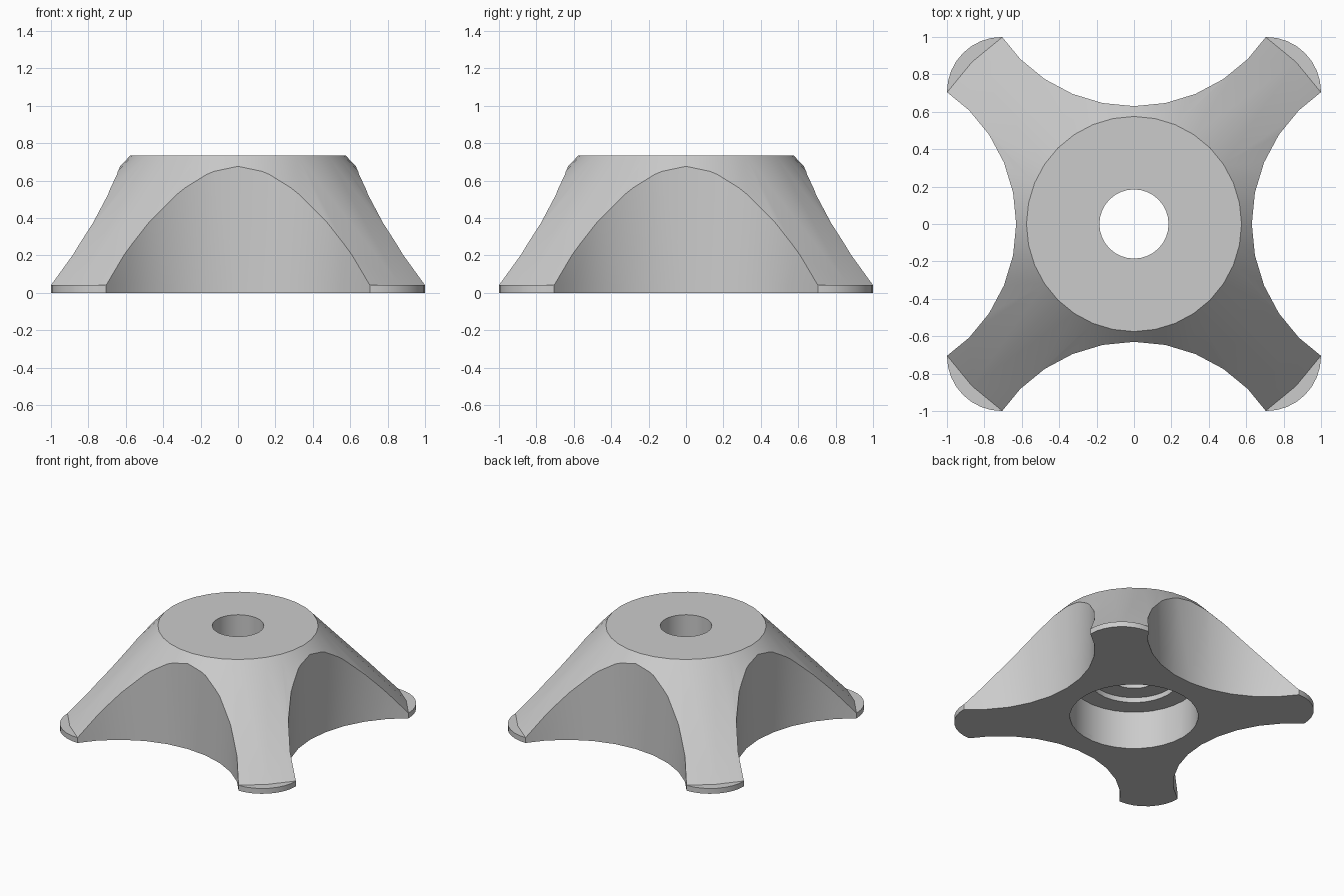
import bpy
import bmesh
from math import radians, sin, cos

cube = bpy.data.objects.get("Cube")
if cube:
    bpy.data.objects.remove(cube, do_unlink=True)

SIDES = 32
HEIGHT = 0.735
LIP = 0.042          # thickness of the foot plate
CORNER = 0.293       # corner radius of the foot plate

grey = bpy.data.materials.new("plain grey")
grey.use_nodes = True
colour = (0.6, 0.6, 0.6, 1)
grey.diffuse_color = colour
grey.node_tree.nodes["Principled BSDF"].inputs["Base Color"].default_value = colour


def ring(radius, cx=0, cy=0):
    return [(cx + radius * cos(radians(i * 360 / SIDES)),
             cy + radius * sin(radians(i * 360 / SIDES))) for i in range(SIDES)]


def stack(name, layers):
    """Closed solid through (counterclockwise outline, height) layers, bottom first."""
    bm = bmesh.new()
    loops = [[bm.verts.new((x, y, z)) for x, y in outline] for outline, z in layers]
    for low, high in zip(loops, loops[1:]):
        for i in range(len(low)):
            j = (i + 1) % len(low)
            bm.faces.new((low[i], low[j], high[j], high[i]))
    bm.faces.new(loops[0][::-1])
    bm.faces.new(loops[-1])
    bm.normal_update()
    mesh = bpy.data.meshes.new(name)
    bm.to_mesh(mesh)
    bm.free()
    obj = bpy.data.objects.new(name, mesh)
    obj.data.materials.append(grey)
    bpy.context.collection.objects.link(obj)
    return obj


# Conical body standing on the foot plate
body = stack("conical_body", [(ring(1.225), LIP), (ring(0.575), HEIGHT)])

# Foot plate: a square with rounded corners
outline = []
for quarter, (sx, sy) in enumerate([(1, 1), (-1, 1), (-1, -1), (1, -1)]):
    for step in range(9):
        a = radians(90 * quarter + 90 * step / 8)
        outline.append((sx * (1 - CORNER) + CORNER * cos(a),
                        sy * (1 - CORNER) + CORNER * sin(a)))
plate = stack("foot_plate", [(outline, 0), (outline, LIP)])

# Curved bites on the four sides leave the four feet
cutters = []
for dx, dy in [(1, 0), (0, 1), (-1, 0), (0, -1)]:
    bite = ring(0.86, 1.49 * dx, 1.49 * dy)
    cutters.append(stack("side_bite", [(bite, -0.2), (bite, 1)]))

# Stepped bore: wide recess below, narrow hole through the top
bore = [(0.46, -0.1), (0.46, 0.30), (0.32, 0.30),
        (0.32, 0.34), (0.185, 0.34), (0.185, 1)]
cutters.append(stack("stepped_bore", [(ring(r), z) for r, z in bore]))

# Cut both parts, then shade curved walls smooth with crisp edges
for part in (body, plate):
    bpy.ops.object.select_all(action="DESELECT")
    part.select_set(True)
    bpy.context.view_layer.objects.active = part
    for cutter in cutters:
        mod = part.modifiers.new("cut", "BOOLEAN")
        mod.operation = "DIFFERENCE"
        mod.solver = "EXACT"
        mod.object = cutter
        bpy.ops.object.modifier_apply(modifier=mod.name)
    bpy.ops.object.shade_smooth_by_angle(angle=radians(25))

for cutter in cutters:
    bpy.data.objects.remove(cutter, do_unlink=True)
